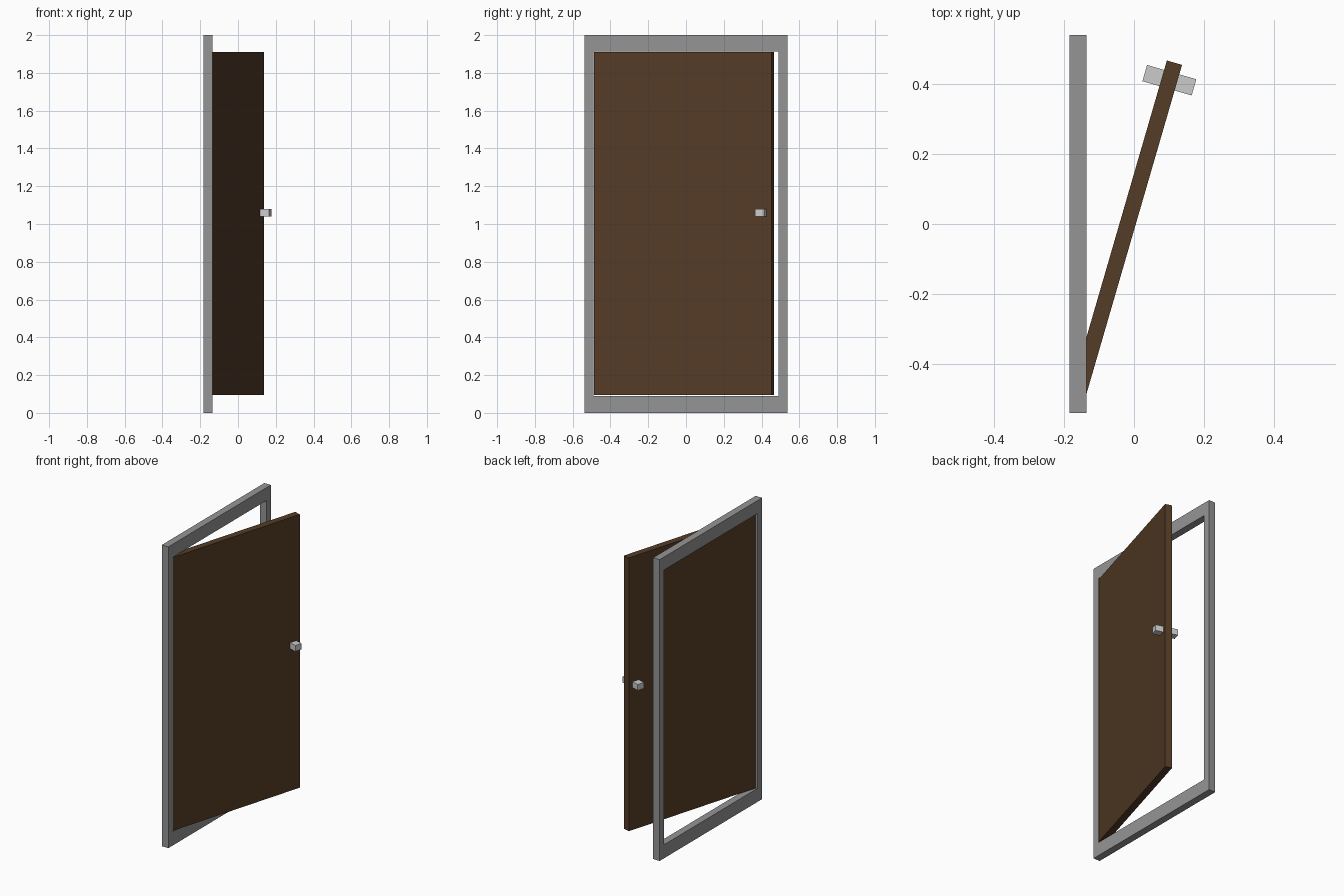
import bpy, bmesh, math
from mathutils import Matrix, Vector

if "Cube" in bpy.data.objects:
    bpy.data.objects.remove(bpy.data.objects["Cube"])


def add_object(name, bm, matrix=Matrix.Identity(4)):
    bmesh.ops.recalc_face_normals(bm, faces=bm.faces)
    mesh = bpy.data.meshes.new(name)
    bm.to_mesh(mesh)
    bm.free()
    obj = bpy.data.objects.new(name, mesh)
    obj.matrix_world = matrix
    bpy.context.collection.objects.link(obj)
    return obj


def box(name, low, high, matrix=Matrix.Identity(4)):
    low, high = Vector(low), Vector(high)
    bm = bmesh.new()
    bmesh.ops.create_cube(bm, size=1)
    bmesh.ops.scale(bm, vec=high - low, verts=bm.verts)
    bmesh.ops.translate(bm, vec=(low + high) / 2, verts=bm.verts)
    return add_object(name, bm, matrix)


def material(name, color):
    mat = bpy.data.materials.new(name)
    mat.diffuse_color = color
    mat.use_nodes = True
    mat.node_tree.nodes["Principled BSDF"].inputs["Base Color"].default_value = mat.diffuse_color
    return mat


# Door frame: rectangular ring swept between outer and inner outlines
x0, x1 = -0.183, -0.135
bm = bmesh.new()
loops = []
for x, half, bottom, top in ((x0, 0.538, 0, 2), (x1, 0.538, 0, 2),
                             (x1, 0.491, 0.09, 1.914), (x0, 0.491, 0.09, 1.914)):
    loops.append([bm.verts.new((x, y, z)) for y, z in
                  ((-half, bottom), (half, bottom), (half, top), (-half, top))])
for k in range(4):
    a, b = loops[k], loops[(k + 1) % 4]
    for i in range(4):
        j = (i + 1) % 4
        bm.faces.new((a[i], a[j], b[j], b[i]))
frame = add_object("door_frame", bm)
frame.data.materials.append(material("dark_grey", (0.3, 0.3, 0.3, 1)))

# Hinge line shared by the door panel and the handle
hinge = Matrix.Translation((-0.136, -0.486, 0)) @ Matrix.Rotation(math.radians(-16.2), 4, 'Z')

# Door panel, swung open
door = box("door_panel", (-0.045, 0, 0.096), (0, 0.978, 1.91), hinge)
door.data.materials.append(material("dark_wood", (0.09, 0.045, 0.02, 1)))

# Square handle passing through the panel
box("door_handle", (-0.0955, 0.902, 1.04), (0.0505, 0.95, 1.08), hinge)
